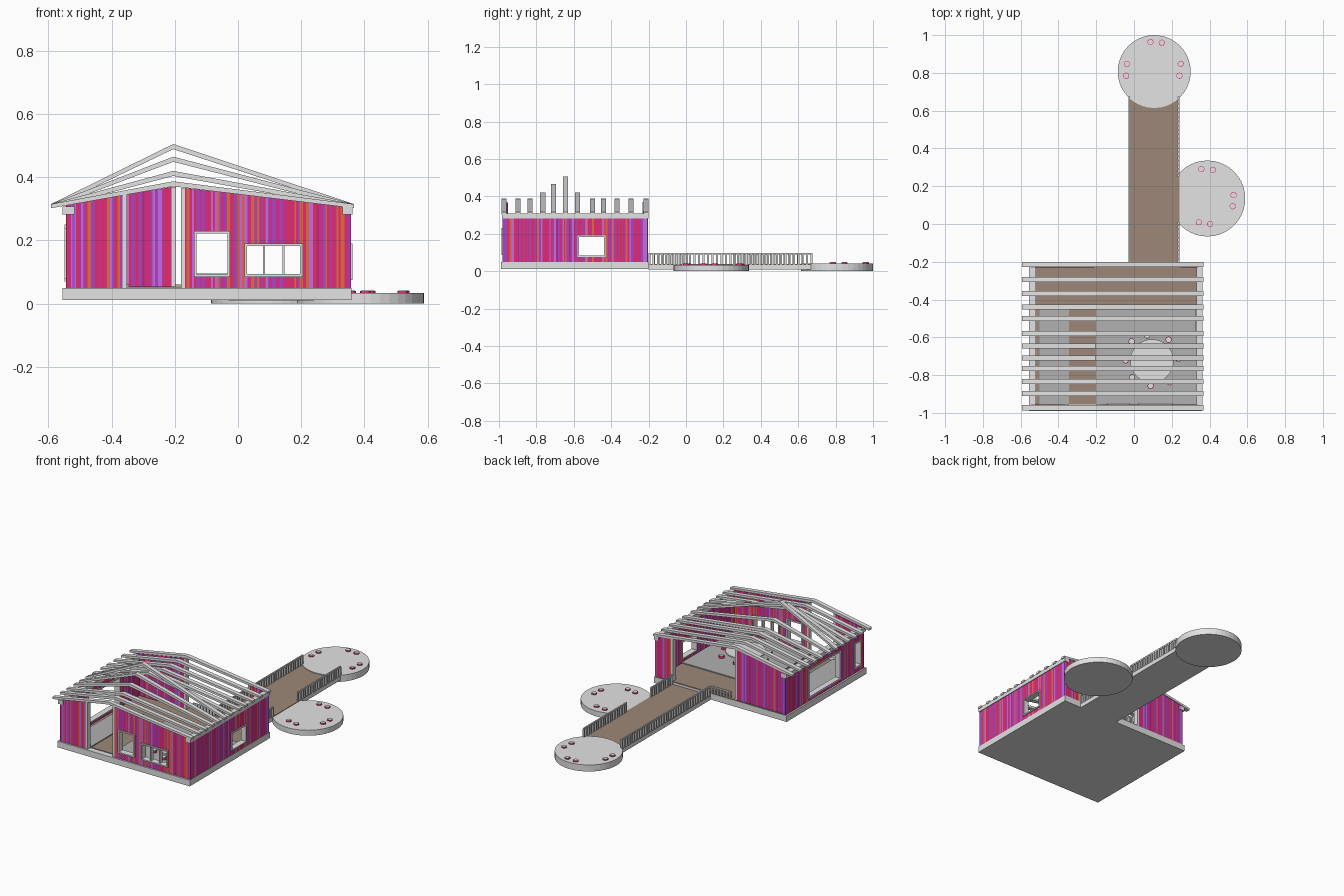
import bpy, bmesh, math, random

if "Cube" in bpy.data.objects:
    bpy.data.objects.remove(bpy.data.objects["Cube"])
random.seed(7)


def material(name, rgb):
    m = bpy.data.materials.new(name)
    m.diffuse_color = (*rgb, 1)
    m.use_nodes = True
    m.node_tree.nodes["Principled BSDF"].inputs["Base Color"].default_value = m.diffuse_color
    return m


GREY = material("light grey", (0.77, 0.77, 0.77))
FLOOR = material("floor grey", (0.44, 0.44, 0.44))
BROWN = material("wood brown", (0.335, 0.245, 0.185))
PINK = material("hot pink", (0.85, 0.035, 0.22))
STRIPES = [material("crimson", (0.78, 0.025, 0.12)),
           material("magenta", (0.68, 0.025, 0.27)),
           material("purple", (0.40, 0.06, 0.54)),
           material("violet", (0.56, 0.15, 0.80)),
           material("orange", (0.85, 0.15, 0.06)),
           material("raspberry", (0.50, 0.02, 0.20))]
PICK = [0, 0, 0, 0, 1, 1, 1, 2, 2, 2, 3, 3, 4, 4, 5]


def finish(name, bm, mats):
    bmesh.ops.recalc_face_normals(bm, faces=bm.faces[:])
    me = bpy.data.meshes.new(name)
    bm.to_mesh(me)
    bm.free()
    for m in mats:
        me.materials.append(m)
    ob = bpy.data.objects.new(name, me)
    bpy.context.collection.objects.link(ob)
    return ob


def prism(bm, pts, v0, v1, axis="x", mat=0):
    """Extrude a (u, z) outline from v0 to v1; axis is the direction of u."""
    def co(u, v, z):
        return (u, v, z) if axis == "x" else (v, u, z)
    a = [bm.verts.new(co(u, v0, z)) for u, z in pts]
    b = [bm.verts.new(co(u, v1, z)) for u, z in pts]
    n = len(pts)
    faces = [bm.faces.new(a), bm.faces.new(b)]
    faces += [bm.faces.new((a[i], a[(i + 1) % n], b[(i + 1) % n], b[i])) for i in range(n)]
    for f in faces:
        f.material_index = mat


def block(bm, u0, u1, v0, v1, z0, z1, axis="x", mat=0):
    prism(bm, [(u0, z0), (u1, z0), (u1, z1), (u0, z1)], v0, v1, axis, mat)


def box(name, x0, x1, y0, y1, z0, z1, mat):
    bm = bmesh.new()
    block(bm, x0, x1, y0, y1, z0, z1)
    return finish(name, bm, [mat])


def cyl(bm, x, y, z0, z1, r, seg, mat=0):
    ring = [(x + r * math.cos(2 * math.pi * i / seg), y + r * math.sin(2 * math.pi * i / seg))
            for i in range(seg)]
    a = [bm.verts.new((p, q, z0)) for p, q in ring]
    b = [bm.verts.new((p, q, z1)) for p, q in ring]
    faces = [bm.faces.new(a), bm.faces.new(b)]
    faces += [bm.faces.new((a[i], a[(i + 1) % seg], b[(i + 1) % seg], b[i])) for i in range(seg)]
    for f in faces:
        f.material_index = mat


def gable(x):
    # underside of the low rafters
    return 0.37 - 0.065 * (abs(x + 0.205) / (0.385 if x < -0.205 else 0.57))


def flat(u):
    return 0.285


def wall(name, u0, u1, v0, v1, axis, top, holes=()):
    """Wall of coloured planks; holes are (u0, u1, z0, z1)."""
    cuts = {u0, u1}
    for h in holes:
        cuts |= {h[0], h[1]}
    cuts = sorted(cuts)
    bm = bmesh.new()
    last = -1
    for s, e in zip(cuts, cuts[1:]):
        u = s
        while u < e - 1e-6:
            w = min(u + random.uniform(0.005, 0.013), e)
            if e - w < 0.004:
                w = e
            m = random.choice([p for p in PICK if p != last])
            last = m
            hole = [h for h in holes if h[0] - 1e-6 <= u and w <= h[1] + 1e-6]
            z = 0.05
            if hole:
                block(bm, u, w, v0, v1, z, hole[0][2], axis, m)
                z = hole[0][3]
            prism(bm, [(u, z), (w, z), (w, top(w)), (u, top(u))], v0, v1, axis, m)
            u = w
    finish(name, bm, STRIPES)


def frame(name, hole, v0, v1, axis, bars=()):
    a, b, c, d = hole
    t = 0.008
    bm = bmesh.new()
    for p in [(a, b, c, c + t), (a, b, d - t, d), (a, a + t, c + t, d - t), (b - t, b, c + t, d - t)]:
        block(bm, p[0], p[1], v0, v1, p[2], p[3], axis)
    for u in bars:
        block(bm, u - 0.003, u + 0.003, v0 + 0.008, v1 - 0.008, c + t, d - t, axis)
    finish(name, bm, [GREY])


# foundation and floors
box("foundation", -0.555, 0.36, -0.99, -0.2, 0.012, 0.05, GREY)
box("wood_floor", -0.53, 0.33, -0.955, -0.202, 0.05, 0.054, BROWN)
box("room_floor", -0.2, 0.33, -0.955, -0.43, 0.054, 0.06, FLOOR)
box("side_floor", -0.5, -0.345, -0.955, -0.43, 0.054, 0.06, FLOOR)

# striped walls with openings
win_a, win_b = (-0.14, -0.025, 0.085, 0.23), (0.02, 0.205, 0.085, 0.19)
win_r = (-0.58, -0.43, 0.075, 0.19)
win_l, win_s = (-0.745, -0.425, 0.07, 0.25), (-0.95, -0.88, 0.08, 0.24)
wall("front_wall_left", -0.545, -0.365, -0.98, -0.955, "x", gable)
wall("front_wall_right", -0.168, 0.358, -0.98, -0.955, "x", gable, [win_a, win_b])
wall("back_wall_left", -0.545, -0.21, -0.23, -0.205, "x", gable)
wall("back_wall_right", 0.245, 0.358, -0.23, -0.205, "x", gable)
wall("right_wall", -0.955, -0.23, 0.333, 0.358, "y", flat, [win_r])
wall("left_wall", -0.955, -0.23, -0.545, -0.52, "y", flat, [win_l, win_s])
frame("front_window_frame", win_a, -0.987, -0.948, "x")
frame("front_triple_window_frame", win_b, -0.987, -0.948, "x", (0.082, 0.144))
frame("right_window_frame", win_r, 0.326, 0.363, "y")
frame("left_window_frame", win_l, -0.549, -0.513, "y")
frame("left_small_window_frame", win_s, -0.549, -0.513, "y")

# door posts
bm = bmesh.new()
for x, y in [(-0.365, -0.982), (-0.181, -0.982), (-0.21, -0.232), (0.232, -0.232)]:
    prism(bm, [(x, 0.05), (x + 0.014, 0.05), (x + 0.014, gable(x + 0.014)), (x, gable(x))], y, y + 0.029)
finish("door_posts", bm, [GREY])

# top plates carrying the rafters
box("left_top_plate", -0.555, -0.518, -0.985, -0.2, 0.282, 0.308, GREY)
box("right_top_plate", 0.33, 0.362, -0.985, -0.2, 0.282, 0.308, GREY)

# open rafters, four of them raised
bm = bmesh.new()
ys = [-0.973, -0.898, -0.833, -0.766, -0.709, -0.645, -0.58, -0.5, -0.44, -0.368, -0.293, -0.214]
tall = {3: 0.42, 4: 0.465, 5: 0.505, 6: 0.42}
for i, y in enumerate(ys):
    pk = tall.get(i, 0.387)
    for x in (-0.592, 0.367):
        prism(bm, [(x, 0.302), (-0.205, pk - 0.016), (-0.205, pk), (x, 0.315)], y - 0.0135, y + 0.0135)
finish("roof_rafters", bm, [GREY])

# walkway and round platforms
box("walkway_base", -0.03, 0.24, -0.2, 0.68, 0.01, 0.033, GREY)
box("walkway_boards", -0.03, 0.24, -0.2, 0.68, 0.033, 0.037, BROWN)
for name, x, y, r, z in [("end_platform", 0.107, 0.807, 0.193, 0.041),
                         ("side_platform", 0.388, 0.135, 0.201, 0.034)]:
    bm = bmesh.new()
    cyl(bm, x, y, 0.0, z, r, 40)
    finish(name, bm, [GREY])


# picket fences
def fence(name, a, b, v, axis, z=0.035):
    bm = bmesh.new()
    n = max(2, round((b - a) / 0.024))
    for i in range(n + 1):
        u = a + (b - a - 0.01) * i / n
        block(bm, u, u + 0.01, v - 0.005, v + 0.005, z, 0.09, axis)
    block(bm, a, b, v - 0.004, v + 0.004, 0.088, 0.096, axis)
    finish(name, bm, [GREY])


fence("left_fence", -0.2, 0.675, -0.025, "y")
fence("right_fence_near", -0.2, 0.01, 0.236, "y")
fence("right_fence_far", 0.25, 0.675, 0.236, "y")
fence("porch_fence", -0.165, -0.03, -0.208, "x", 0.05)

# stools: pink body with a grey cap
bm = bmesh.new()
low = [(0.087, 0.963, 0.041), (0.147, 0.96, 0.041), (-0.037, 0.848, 0.041), (-0.042, 0.785, 0.041),
       (0.247, 0.848, 0.041), (0.241, 0.785, 0.041), (0.357, 0.291, 0.034), (0.418, 0.286, 0.034),
       (0.527, 0.153, 0.034), (0.522, 0.094, 0.034), (0.343, 0.01, 0.034), (0.403, 0.0, 0.034)]
for x, y, z in low:
    cyl(bm, x, y, z, z + 0.006, 0.0165, 12, 1)
    cyl(bm, x, y, z + 0.006, z + 0.008, 0.0135, 12, 0)
finish("platform_stools", bm, [GREY, PINK])

# round table with eight stools
bm = bmesh.new()
cyl(bm, 0.095, -0.725, 0.06, 0.078, 0.03, 16)
cyl(bm, 0.095, -0.725, 0.078, 0.086, 0.115, 32)
finish("round_table", bm, [GREY])
bm = bmesh.new()
for x, y in [(-0.013, -0.622), (0.07, -0.59), (0.183, -0.612), (0.236, -0.715),
             (0.19, -0.838), (0.088, -0.857), (-0.01, -0.812), (-0.045, -0.722)]:
    cyl(bm, x, y, 0.06, 0.073, 0.0165, 12, 1)
    cyl(bm, x, y, 0.073, 0.076, 0.0135, 12, 0)
finish("table_stools", bm, [GREY, PINK])
